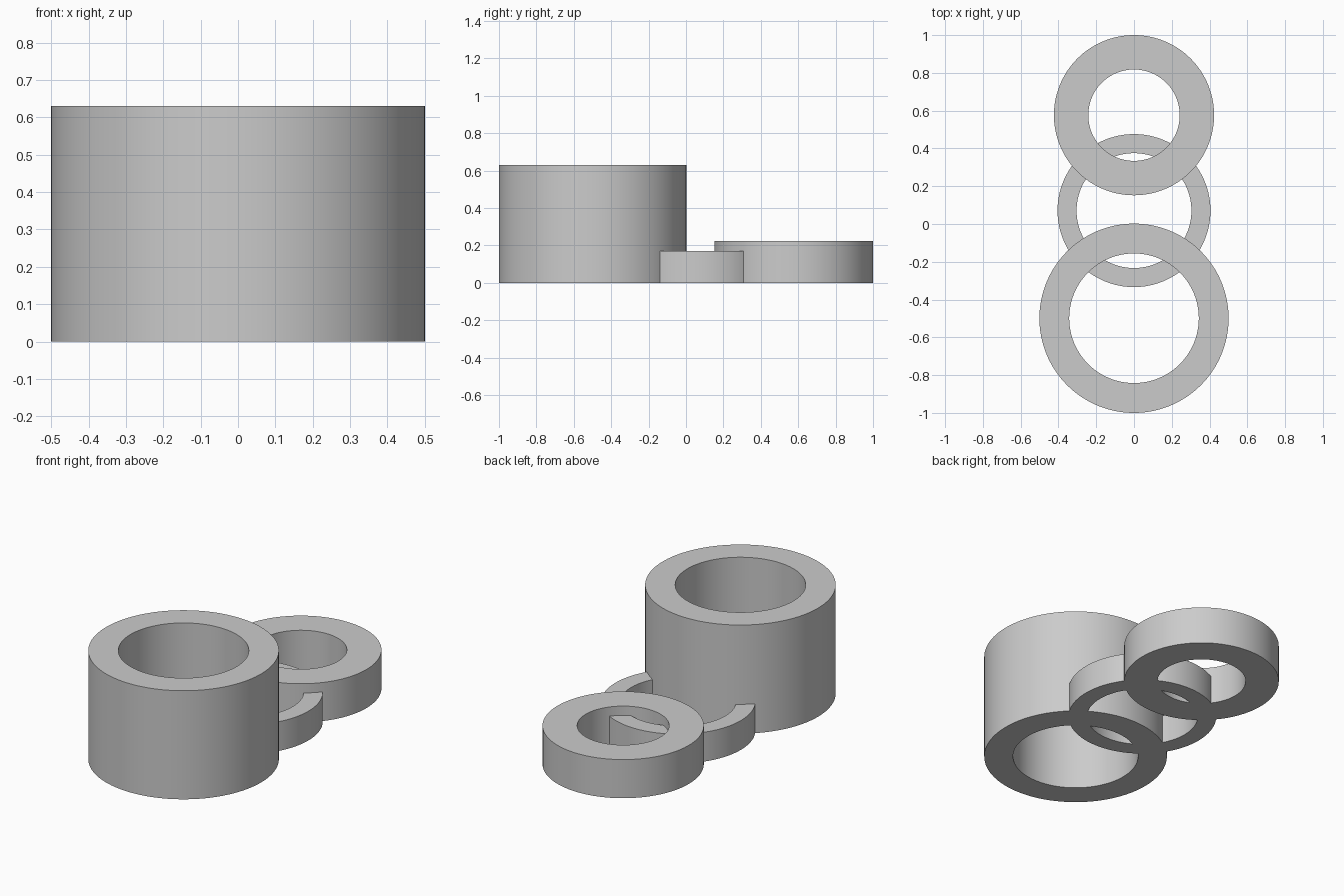
import bpy, bmesh
from math import cos, sin, tau, radians

if "Cube" in bpy.data.objects:
    bpy.data.objects.remove(bpy.data.objects["Cube"])

SEGMENTS = 128


def ring(name, y, outer, inner, height):
    """Upright tube with a rectangular wall section, standing on z = 0."""
    section = [(outer, 0), (outer, height), (inner, height), (inner, 0)]
    bm = bmesh.new()
    loops = [[bm.verts.new((r * cos(tau * i / SEGMENTS), r * sin(tau * i / SEGMENTS), z))
              for r, z in section] for i in range(SEGMENTS)]
    for i, a in enumerate(loops):
        b = loops[(i + 1) % SEGMENTS]
        for j in range(4):
            k = (j + 1) % 4
            bm.faces.new((a[j], b[j], b[k], a[k]))
    bmesh.ops.recalc_face_normals(bm, faces=bm.faces)
    mesh = bpy.data.meshes.new(name)
    bm.to_mesh(mesh)
    bm.free()
    obj = bpy.data.objects.new(name, mesh)
    obj.location.y = y
    bpy.context.collection.objects.link(obj)
    bpy.ops.object.select_all(action='DESELECT')
    obj.select_set(True)
    bpy.context.view_layer.objects.active = obj
    bpy.ops.object.shade_smooth_by_angle(angle=radians(30))


# Three overlapping rings in a row, tall one in front
ring("tall_front_ring", -0.499, 0.501, 0.343, 0.63)
ring("low_middle_ring", 0.071, 0.405, 0.304, 0.17)
ring("back_ring", 0.576, 0.424, 0.242, 0.224)
